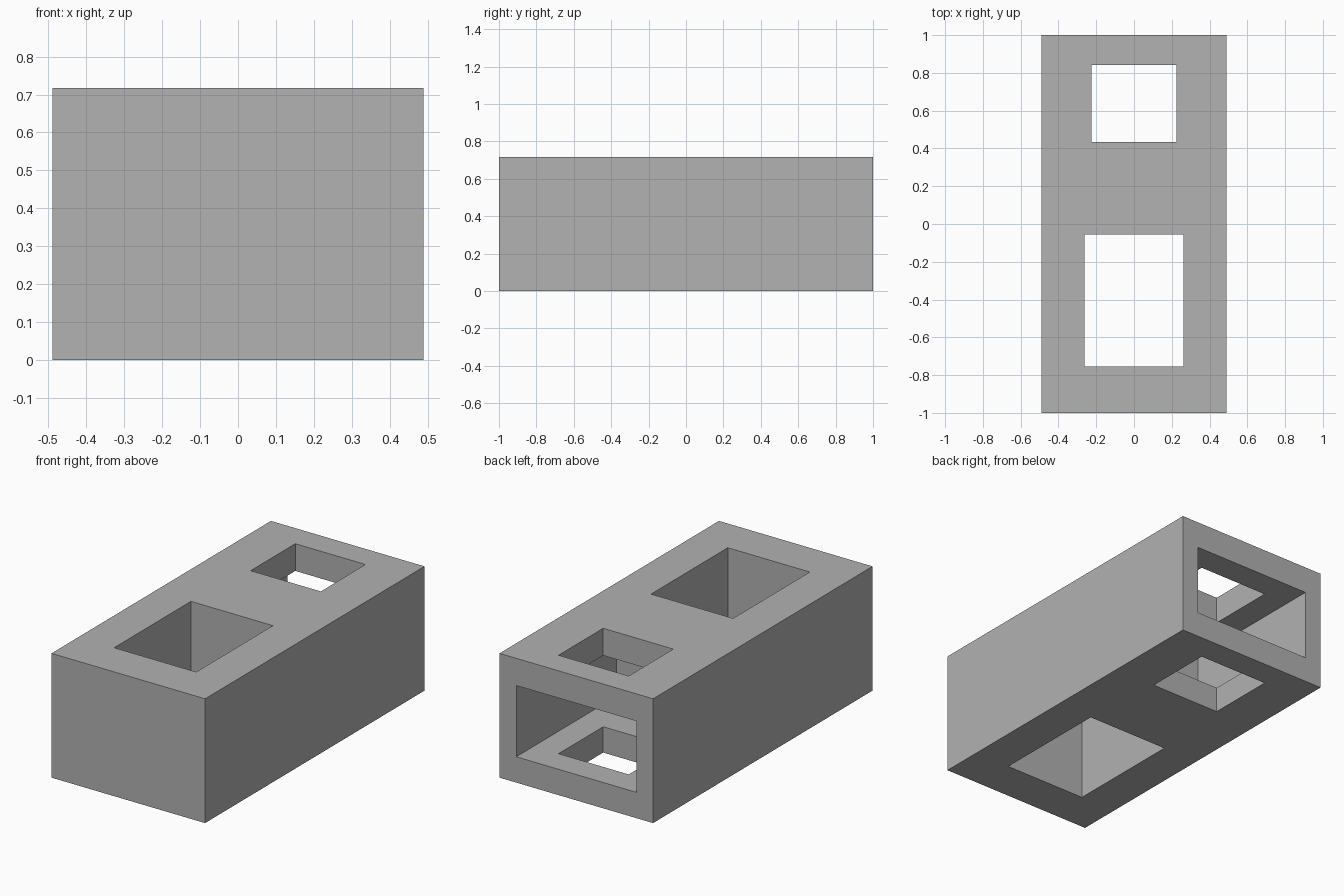
import bpy
from mathutils import Vector

old = bpy.data.objects.get("Cube")
if old:
    bpy.data.objects.remove(old, do_unlink=True)

# Single grey material
grey = bpy.data.materials.new("mid grey")
grey.use_nodes = True
colour = (0.445, 0.445, 0.445, 1)
grey.diffuse_color = colour
grey.node_tree.nodes["Principled BSDF"].inputs["Base Color"].default_value = colour


def box(name, low, high):
    """Axis-aligned box between two corners."""
    low, high = Vector(low), Vector(high)
    bpy.ops.mesh.primitive_cube_add(size=1, location=(low + high) / 2)
    obj = bpy.context.object
    obj.name = name
    obj.scale = high - low
    bpy.ops.object.transform_apply(location=True, rotation=False, scale=True)
    obj.data.materials.append(grey)
    return obj


def cut(target, cutter):
    """Subtract the cutter and discard it."""
    mod = target.modifiers.new(cutter.name, "BOOLEAN")
    mod.operation = "DIFFERENCE"
    mod.solver = "EXACT"
    mod.object = cutter
    bpy.context.view_layer.objects.active = target
    bpy.ops.object.modifier_apply(modifier=mod.name)
    bpy.data.objects.remove(cutter, do_unlink=True)


height = 0.717
block = box("block", (-0.49, -1, 0), (0.49, 1, height))

# Deep pocket opening on the back
cut(block, box("back_pocket", (-0.383, 0.085, 0.149), (0.383, 1.1, 0.56)))

# Two rectangular shafts running from top to bottom
cut(block, box("front_shaft", (-0.262, -0.755, -0.1), (0.262, -0.055, height + 0.1)))
cut(block, box("rear_shaft", (-0.224, 0.435, -0.1), (0.224, 0.842, height + 0.1)))
